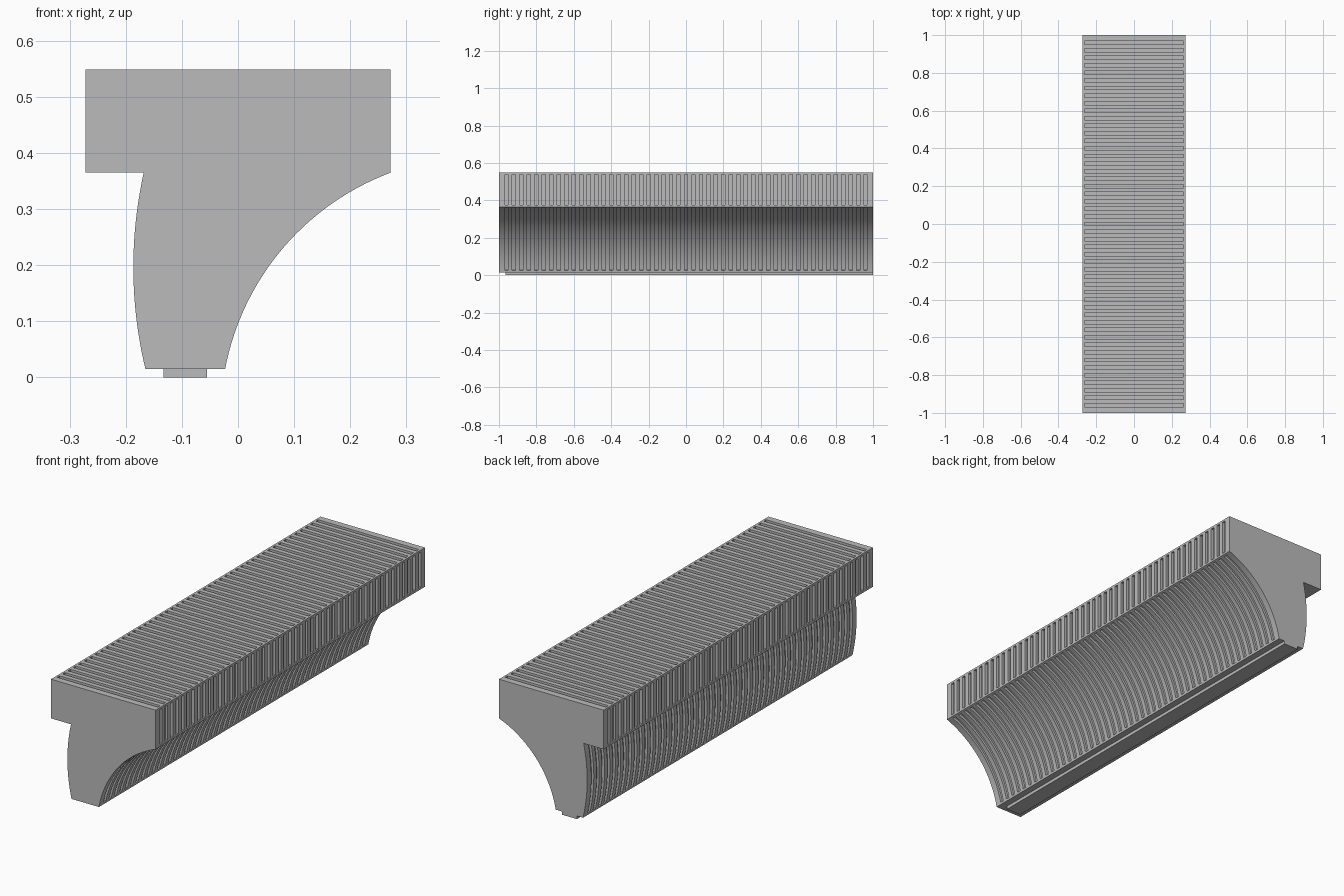
import bpy
import bmesh
import math
from mathutils import Vector

old = bpy.data.objects.get("Cube")
if old:
    bpy.data.objects.remove(old, do_unlink=True)

# Material
grey = bpy.data.materials.new("plain grey")
grey.use_nodes = True
COLOR = (0.5, 0.5, 0.5, 1)
grey.diffuse_color = COLOR
grey.node_tree.nodes["Principled BSDF"].inputs["Base Color"].default_value = COLOR

DEPTH = 0.012    # groove depth
MARGIN = 0.01    # plain rim beside each profile corner
PITCH = 0.04     # spacing of the grooves
WIDTH = 0.018    # width of one groove


def on_arc(a, b, sag, t):
    """Point and outward normal at t on an arc from a to b (sag > 0 bulges out)."""
    chord = b - a
    out = Vector((chord.y, -chord.x)).normalized()
    if abs(sag) < 1e-6:
        return a.lerp(b, t), out
    half = chord.length / 2
    radius = (half * half + sag * sag) / (2 * sag)
    centre = (a + b) / 2 + out * (sag - radius)
    sweep = 2 * math.asin(half / abs(radius))
    angle = (t - 0.5) * sweep * (1 if sag > 0 else -1)
    spoke = out * math.cos(angle) + chord.normalized() * math.sin(angle)
    return centre + spoke * radius, spoke


# Cross-section corners (x, z), counter-clockwise, with arc bulge and grooving
corners = [
    ((-0.165, 0.015), 0, False),      # bottom
    ((-0.023, 0.015), -0.06, True),   # hollow side
    ((0.272, 0.365), 0, True),        # upper side
    ((0.272, 0.549), 0, True),        # top
    ((-0.272, 0.549), 0, True),       # other upper side
    ((-0.272, 0.365), 0, False),      # ledge underside
    ((-0.168, 0.365), 0.02, True),    # bulging side
]
plain, grooved = [], []
for i, (start, sag, cut) in enumerate(corners):
    a, b = Vector(start), Vector(corners[(i + 1) % len(corners)][0])
    plain.append(a)
    grooved.append(a)
    if not cut:
        continue
    m = MARGIN / (b - a).length
    steps = 24 if sag else 1
    inner = [m + (1 - 2 * m) * k / steps for k in range(steps + 1)]
    for t, sunk in [(m, 0)] + [(t, DEPTH) for t in inner] + [(1 - m, 0)]:
        p, n = on_arc(a, b, sag, t)
        plain.append(p)
        grooved.append(p - n * sunk)


def finish(bm, name):
    bmesh.ops.recalc_face_normals(bm, faces=bm.faces)
    mesh = bpy.data.meshes.new(name)
    bm.to_mesh(mesh)
    bm.free()
    mesh.materials.append(grey)
    obj = bpy.data.objects.new(name, mesh)
    bpy.context.collection.objects.link(obj)
    return obj


# Ribbed body: plain and grooved sections lofted along y
sections = [(-1, plain)]
for k in range(-24, 25):
    y0, y1 = k * PITCH - WIDTH / 2, k * PITCH + WIDTH / 2
    sections += [(y0, plain), (y0, grooved), (y1, grooved), (y1, plain)]
sections.append((1, plain))

bm = bmesh.new()
rings = [[bm.verts.new((p.x, y, p.y)) for p in prof] for y, prof in sections]
for r0, r1 in zip(rings, rings[1:]):
    for j in range(len(r0)):
        n = (j + 1) % len(r0)
        bm.faces.new((r0[j], r0[n], r1[n], r1[j]))
bm.faces.new(rings[0])
bm.faces.new(rings[-1])
bmesh.ops.remove_doubles(bm, verts=bm.verts, dist=1e-5)
body = finish(bm, "ribbed_body")

# Narrow strip under the body
bm = bmesh.new()
bmesh.ops.create_cube(bm, size=1)
for v in bm.verts:
    v.co = (-0.094 + v.co.x * 0.078, 0.0175 + v.co.y * 1.965, 0.0075 + v.co.z * 0.015)
finish(bm, "bottom_strip")

# Smooth curved sides, crisp edges
bpy.ops.object.select_all(action='DESELECT')
body.select_set(True)
bpy.context.view_layer.objects.active = body
bpy.ops.object.shade_smooth_by_angle(angle=math.radians(30))
